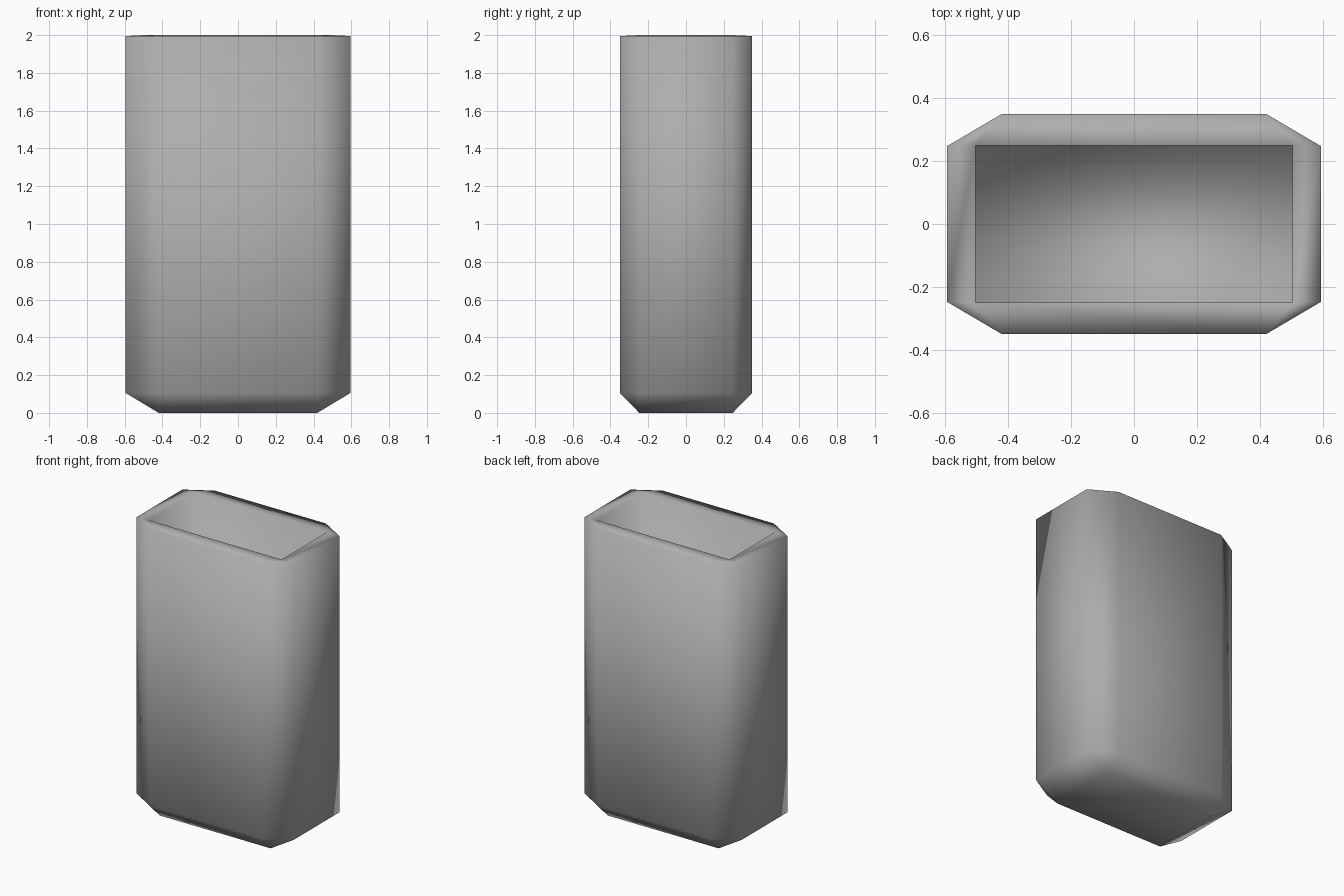
import bpy, bmesh

if "Cube" in bpy.data.objects:
    bpy.data.objects.remove(bpy.data.objects["Cube"])

QUADS = [(1, 1), (-1, 1), (-1, -1), (1, -1)]
bm = bmesh.new()


def rect(x, y, z):
    return [bm.verts.new((sx * x, sy * y, z)) for sx, sy in QUADS]


def octagon(z):
    ring = []
    for sx, sy in QUADS:
        pair = [(0.595, 0.247), (0.42, 0.35)]
        if sx * sy < 0:
            pair.reverse()
        ring += [bm.verts.new((sx * x, sy * y, z)) for x, y in pair]
    return ring


def bridge(a, b):
    n = len(a)
    for i in range(n):
        j = (i + 1) % n
        bm.faces.new((a[i], a[j], b[j], b[i]))


def bridge_rect_to_octagon(r, o):
    for q in range(4):
        bm.faces.new((r[q], o[2 * q], o[2 * q + 1]))
        bm.faces.new((r[q], o[2 * q + 1], o[(2 * q + 2) % 8], r[(q + 1) % 4]))


# Outer shell: flat base, chamfer, octagonal walls
base = rect(0.42, 0.247, 0)
lower = octagon(0.105)
upper = octagon(1.995)
bm.faces.new(base)
bridge_rect_to_octagon(base, lower)
bridge(lower, upper)

# Rim and rectangular cavity
mouth = rect(0.504, 0.25, 2)
floor = rect(0.504, 0.25, 0.1)
bridge_rect_to_octagon(mouth, upper)
bridge(mouth, floor)
bm.faces.new(floor)

bmesh.ops.recalc_face_normals(bm, faces=bm.faces)
for f in bm.faces:
    f.smooth = True
mesh = bpy.data.meshes.new("bin_body")
bm.to_mesh(mesh)
bm.free()
obj = bpy.data.objects.new("bin_body", mesh)
bpy.context.collection.objects.link(obj)

# Dark grey finish
grey = bpy.data.materials.new("dark_grey")
grey.diffuse_color = (0.42, 0.42, 0.42, 1)
grey.use_nodes = True
grey.node_tree.nodes["Principled BSDF"].inputs["Base Color"].default_value = grey.diffuse_color
mesh.materials.append(grey)
